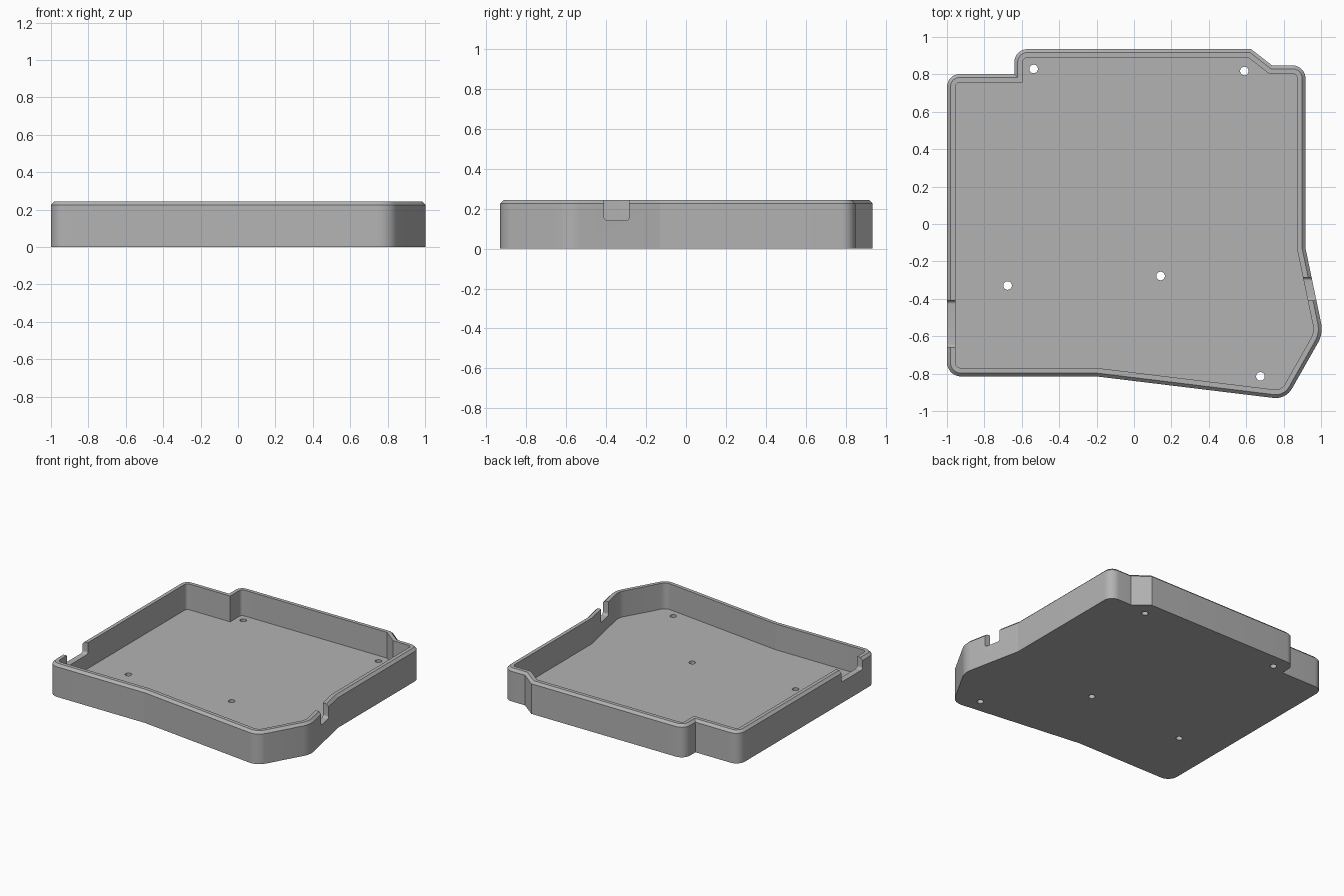
import bpy, bmesh, math
from mathutils import Vector

if "Cube" in bpy.data.objects:
    bpy.data.objects.remove(bpy.data.objects["Cube"])

HEIGHT, FLOOR, WALL, CHAMFER = 0.243, 0.05, 0.045, 0.018

# Counter-clockwise outline corners: x, y, corner radius
OUTLINE = [
    (-1, -0.815, 0.075), (-0.2, -0.815, 0.2), (0.812, -0.938, 0.1),
    (1.012, -0.585, 0.15), (0.917, -0.13, 0.06), (0.917, 0.848, 0.07),
    (0.738, 0.848, 0), (0.626, 0.935, 0), (-0.64, 0.935, 0.07),
    (-0.64, 0.802, 0), (-1, 0.802, 0.07),
]


def rounded_loop(corners, inset=0.0, steps=8):
    """Offset the outline inward and round its corners, with matching counts."""
    loop = []
    for i, (x, y, r) in enumerate(corners):
        p = Vector((x, y))
        a = (p - Vector(corners[i - 1][:2])).normalized()
        b = (Vector(corners[(i + 1) % len(corners)][:2]) - p).normalized()
        na, nb = Vector((-a.y, a.x)), Vector((-b.y, b.x))
        miter = (na + nb) / (1 + na.dot(nb))
        turn = math.atan2(a.cross(b), a.dot(b))
        side = math.copysign(1, turn)
        if r == 0:
            loop.append(p + miter * inset)
            continue
        radius = r - side * inset
        centre = p + miter * side * r
        start = math.atan2(-na.y * side, -na.x * side)
        for k in range(steps + 1):
            t = start + turn * k / steps
            loop.append(centre + radius * Vector((math.cos(t), math.sin(t))))
    return loop


def loft(name, rings):
    """Skin a stack of 3D rings and cap both ends."""
    bm = bmesh.new()
    rows = [[bm.verts.new(p) for p in ring] for ring in rings]
    n = len(rows[0])
    for low, high in zip(rows, rows[1:]):
        for i in range(n):
            j = (i + 1) % n
            bm.faces.new((low[i], low[j], high[j], high[i]))
    bm.faces.new(rows[0][::-1])
    bm.faces.new(rows[-1])
    bmesh.ops.recalc_face_normals(bm, faces=bm.faces)
    mesh = bpy.data.meshes.new(name)
    bm.to_mesh(mesh)
    bm.free()
    obj = bpy.data.objects.new(name, mesh)
    bpy.context.collection.objects.link(obj)
    return obj


# Tray shell: outer wall, chamfered rim, inner wall and floor
profile = [(0, 0), (0, HEIGHT - CHAMFER), (CHAMFER, HEIGHT), (WALL, HEIGHT), (WALL, FLOOR)]
tray = loft("case_tray", [[(p.x, p.y, z) for p in rounded_loop(OUTLINE, d)]
                          for d, z in profile])


def notch(name, x0, x1, y0, y1, z0):
    """Wall opening with rounded lower corners."""
    shape = [(y0, z0, 0.018), (y1, z0, 0.018), (y1, 0.4, 0), (y0, 0.4, 0)]
    loop = rounded_loop(shape)
    return loft(name, [[(x, p.x, p.y) for p in loop] for x in (x0, x1)])


def hole(name, x, y, r=0.023, n=24):
    ring = [(x + r * math.cos(math.tau * k / n), y + r * math.sin(math.tau * k / n))
            for k in range(n)]
    return loft(name, [[(u, v, z) for u, v in ring] for z in (-0.1, 0.15)])


# Side openings and screw holes
cutters = [notch("right_side_port", -1.1, -0.9, -0.66, -0.41, 0.158),
           notch("left_side_port", 0.84, 1.1, -0.41, -0.285, 0.14)]
for x, y in [(-0.537, 0.829), (0.59, 0.818), (-0.676, -0.329), (0.142, -0.278), (0.676, -0.815)]:
    cutters.append(hole("screw_hole", x, y))

bpy.context.view_layer.objects.active = tray
for cutter in cutters:
    cutter.hide_render = True
    mod = tray.modifiers.new("cut", "BOOLEAN")
    mod.operation, mod.solver, mod.object = "DIFFERENCE", "EXACT", cutter
    bpy.ops.object.modifier_apply(modifier=mod.name)
    bpy.data.objects.remove(cutter)

# Plain grey plastic
grey = bpy.data.materials.new("grey_plastic")
grey.use_nodes = True
colour = (0.45, 0.45, 0.45, 1)
grey.diffuse_color = colour
grey.node_tree.nodes["Principled BSDF"].inputs["Base Color"].default_value = colour
tray.data.materials.clear()
tray.data.materials.append(grey)

bpy.ops.object.select_all(action="DESELECT")
tray.select_set(True)
bpy.ops.object.shade_smooth_by_angle(angle=math.radians(30))
